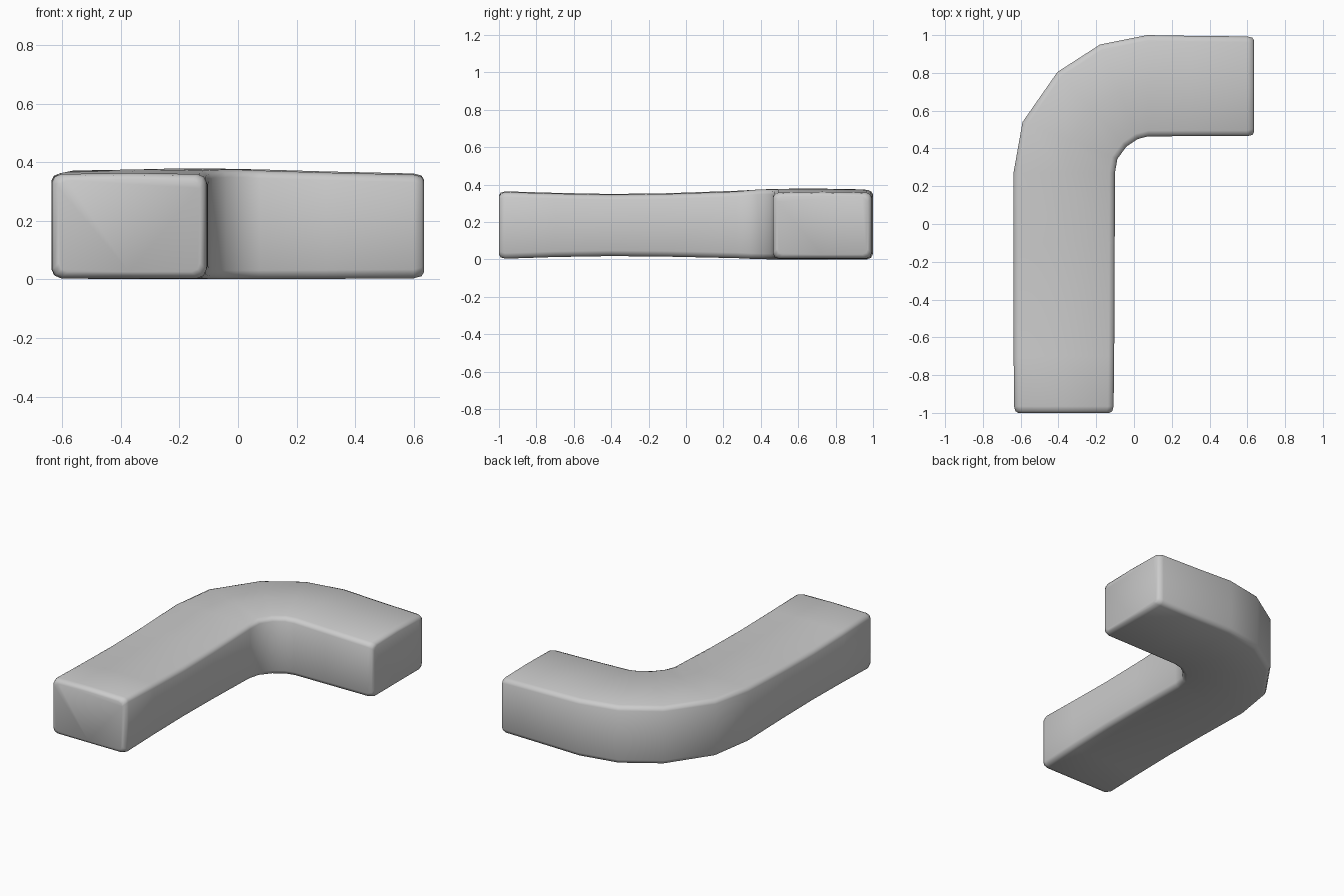
import bpy, bmesh
from mathutils import Vector

if "Cube" in bpy.data.objects:
    bpy.data.objects.remove(bpy.data.objects["Cube"])

# Stations along the L: outer edge x, y, inner edge x, y, bottom z, top z
stations = [
    (-.635, -.965, -.108, -.965, .004, .364),
    (-.637, -.70, -.105, -.70, .013, .356),
    (-.638, -.40, -.103, -.40, .018, .350),
    (-.638, -.10, -.102, -.10, .015, .354),
    (-.638, .27, -.101, .27, .007, .367),
    (-.590, .54, -.088, .345, .003, .376),
    (-.405, .805, -.040, .41, .001, .379),
    (-.180, .95, .020, .45, .001, .379),
    (.070, 1.0, .075, .464, .001, .376),
    (.300, .996, .300, .465, .002, .369),
    (.600, .993, .600, .465, .004, .362),
]


def section(bm, s, inset=0.0, push=(0, 0)):
    """Rounded rectangle cross-section, slightly crowned on top."""
    out, inn = Vector(s[0:2]), Vector(s[2:4])
    w = (inn - out).length
    zb, zt = s[4] + inset, s[5] - inset
    a, b, c = inset, inset + .009, inset + .03
    crown = .004
    pts = [(a, zb + .03), (b, zb + .009), (c, zb), (w / 2, zb), (w - c, zb),
           (w - b, zb + .009), (w - a, zb + .03),
           (w - a, zt - .03), (w - b, zt - .009 - crown), (w - c, zt - crown),
           (w / 2, zt), (c, zt - crown), (b, zt - .009 - crown), (a, zt - .03)]
    ring = []
    for d, z in pts:
        p = out + (inn - out) * (d / w) + Vector(push)
        ring.append(bm.verts.new((p.x, p.y, z)))
    return ring


bm = bmesh.new()
# Rounded ends plus the swept body
first, last = stations[0], stations[-1]
rings = [section(bm, first, .022, (0, -.035)), section(bm, first, .007, (0, -.026))]
rings += [section(bm, s) for s in stations]
rings += [section(bm, last, .007, (.027, 0)), section(bm, last, .022, (.036, 0))]
for r, q in zip(rings, rings[1:]):
    for i in range(len(r)):
        j = (i + 1) % len(r)
        bm.faces.new((r[i], r[j], q[j], q[i]))
bm.faces.new(rings[0])
bm.faces.new(rings[-1])
bmesh.ops.recalc_face_normals(bm, faces=bm.faces)

mesh = bpy.data.meshes.new("corner_seat_cushion")
bm.to_mesh(mesh)
bm.free()
cushion = bpy.data.objects.new("corner_seat_cushion", mesh)
bpy.context.collection.objects.link(cushion)
bpy.context.view_layer.objects.active = cushion
cushion.select_set(True)
bpy.ops.object.shade_smooth_by_angle(angle=1.1)
